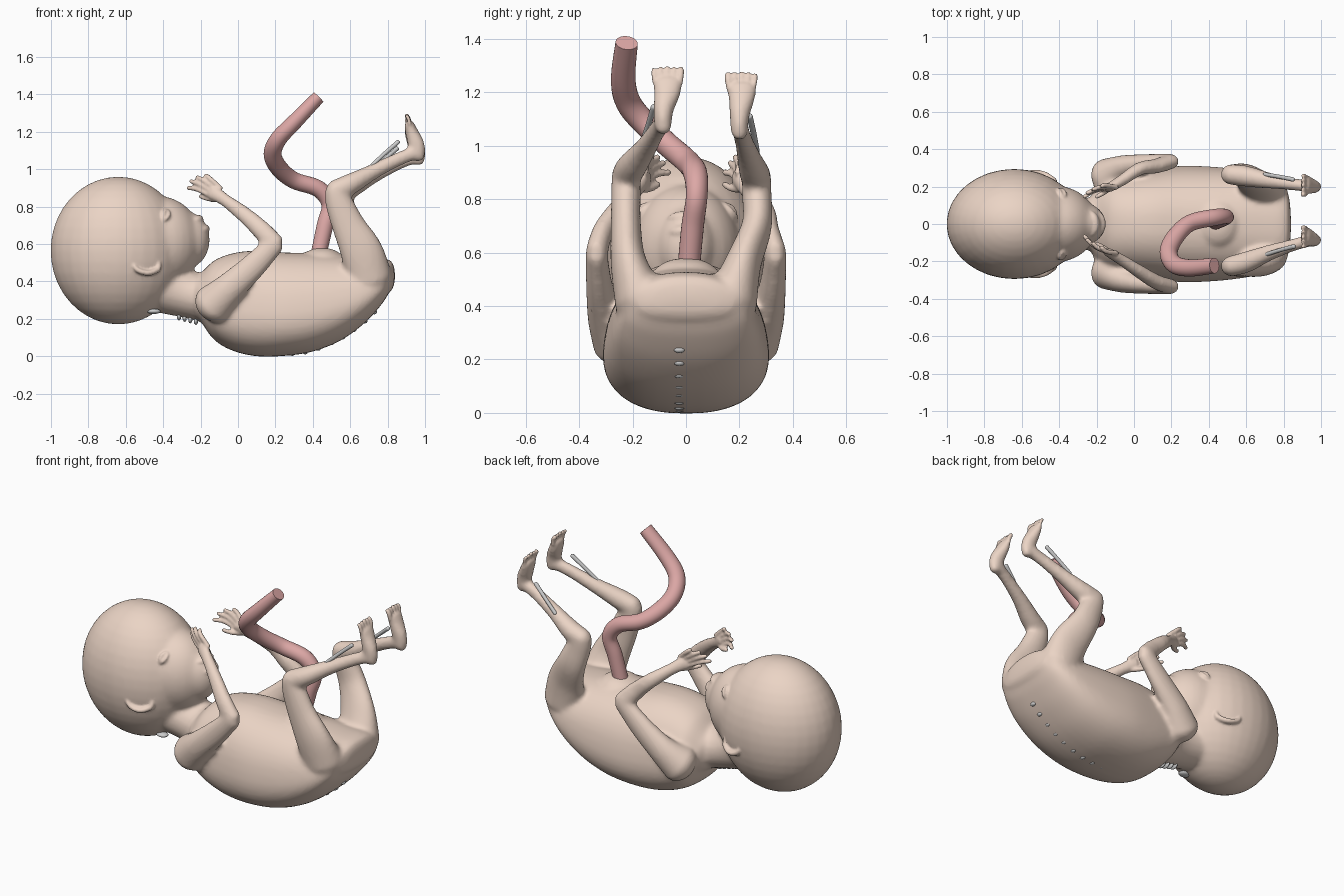
import bpy, bmesh, math
from mathutils import Vector, Matrix


def material(name, rgb):
    m = bpy.data.materials.new(name)
    m.diffuse_color = (*rgb, 1)
    return m


SKIN = material("skin", (0.83, 0.66, 0.56))
CORD = material("cord_pink", (0.72, 0.39, 0.38))


def spline(pts, sub=6):
    """Catmull-Rom through tuples of (x, y, z, radius_a, radius_b)."""
    p = [Vector(q) for q in [pts[0]] + list(pts) + [pts[-1]]]
    out = []
    for i in range(1, len(p) - 2):
        a, b, c, d = p[i - 1:i + 3]
        for k in range(sub):
            t = k / sub
            out.append(0.5 * (2 * b + (c - a) * t + (2 * a - 5 * b + 4 * c - d) * t * t
                              + (3 * b - a - 3 * c + d) * t ** 3))
    return out + [p[-1]]


def tube(bm, pts, side=(0, 1, 0), n=20, power=2.0, axis=None, cap=0.8, sub=6, flare=0.0):
    """Loft of (super)ellipses with rounded ends; flare widens the underside."""
    s = spline(pts, sub)
    pos = [Vector(q[:3]) for q in s]
    rings = []
    for i, q in enumerate(s):
        t = Vector(axis) if axis else pos[min(i + 1, len(s) - 1)] - pos[max(i - 1, 0)]
        rings.append((pos[i], t.normalized(), q[3], q[4]))
    if cap:
        def dome(ring, sign):
            c, t, a, b = ring
            return [(c + t * sign * cap * min(a, b) * math.sin(g), t, a * math.cos(g), b * math.cos(g))
                    for g in (0.4, 0.8, 1.15, 1.45)]
        rings = dome(rings[0], -1)[::-1] + rings + dome(rings[-1], 1)
    loops = []
    for c, t, a, b in rings:
        v = t.cross(Vector(side)).normalized()
        u = v.cross(t)
        loop = []
        for k in range(n):
            co, si = math.cos(2 * math.pi * k / n), math.sin(2 * math.pi * k / n)
            e = 2 / power
            h = math.copysign(abs(si) ** e, si)
            loop.append(bm.verts.new(c + u * a * (1 - flare * h) * math.copysign(abs(co) ** e, co) + v * b * h))
        loops.append(loop)
    faces = [bm.faces.new((l0[k], l0[(k + 1) % n], l1[(k + 1) % n], l1[k]))
             for l0, l1 in zip(loops, loops[1:]) for k in range(n)]
    faces += [bm.faces.new(loops[0][::-1]), bm.faces.new(loops[-1])]
    bmesh.ops.recalc_face_normals(bm, faces=faces)


def blob(bm, c, r):
    bmesh.ops.create_uvsphere(bm, u_segments=32, v_segments=20, radius=1,
                              matrix=Matrix.Translation(c) @ Matrix.Diagonal((*r, 1)))


def make(name, bm, mat=None):
    me = bpy.data.meshes.new(name)
    bm.to_mesh(me)
    bm.free()
    me.polygons.foreach_set("use_smooth", [True] * len(me.polygons))
    if mat:
        me.materials.append(mat)
    ob = bpy.data.objects.new(name, me)
    bpy.context.collection.objects.link(ob)
    return ob


def fuse(ob, voxel, rounds, keep=1.0):
    """Melt overlapping parts into one soft skin and return the mesh."""
    m = ob.modifiers.new("melt", 'REMESH')
    m.mode, m.voxel_size, m.use_smooth_shade = 'VOXEL', voxel, True
    m = ob.modifiers.new("soften", 'SMOOTH')
    m.factor, m.iterations = 0.5, rounds
    if keep < 1:
        ob.modifiers.new("thin_out", 'DECIMATE').ratio = keep
    me = bpy.data.meshes.new_from_object(ob.evaluated_get(bpy.context.evaluated_depsgraph_get()))
    bpy.data.objects.remove(ob)
    return me


# Side, knee y, ankle y, toe y, foot height shift, wrist y, fingertip y
SIDES = [(-1, 0.225, 0.085, 0.07, 0.0, 0.19, 0.065), (1, 0.265, 0.20, 0.208, -0.02, 0.23, 0.145)]

# Torso lying on its back
bm = bmesh.new()
tube(bm, [(x, 0, (top + bot) / 2, hy, (top - bot) / 2) for x, top, bot, hy in [
    (-0.20, 0.44, 0.19, 0.19), (-0.13, 0.51, 0.09, 0.25), (-0.03, 0.55, 0.03, 0.27),
    (0.10, 0.565, 0.0, 0.29), (0.25, 0.555, 0.002, 0.305), (0.40, 0.55, 0.025, 0.302),
    (0.55, 0.54, 0.085, 0.288), (0.68, 0.53, 0.18, 0.265), (0.77, 0.525, 0.28, 0.23),
    (0.81, 0.515, 0.345, 0.19)]], n=44, power=2.4, axis=(1, 0, 0), cap=0.35, flare=0.14)
blob(bm, (0.45, 0, 0.52), (0.11, 0.12, 0.06))
# Neck, cranium, brow, face, muzzle and nose
tube(bm, [(-0.52, 0, 0.40, 0.17, 0.15), (-0.30, 0, 0.335, 0.135, 0.125), (-0.08, 0, 0.30, 0.18, 0.14)])
blob(bm, (-0.64, 0, 0.565), (0.363, 0.295, 0.395))
blob(bm, (-0.42, 0, 0.61), (0.225, 0.205, 0.245))
blob(bm, (-0.40, 0, 0.70), (0.15, 0.14, 0.145))
blob(bm, (-0.265, 0, 0.622), (0.114, 0.11, 0.148))
tube(bm, [(-0.37, 0, 0.79, 0.04, 0.04), (-0.28, 0, 0.757, 0.036, 0.036)])

for s, ky, ay, ty, dz, wy, fy in SIDES:
    # Arm
    tube(bm, [(-0.13, s * 0.25, 0.28, 0.11, 0.11), (-0.05, s * 0.30, 0.36, 0.07, 0.085),
              (0.08, s * 0.325, 0.48, 0.05, 0.07), (0.195, s * 0.335, 0.60, 0.042, 0.056)])
    tube(bm, [(0.195, s * 0.335, 0.60, 0.042, 0.056), (0.12, s * 0.31, 0.68, 0.04, 0.052),
              (0.03, s * (wy + 0.065), 0.76, 0.036, 0.044), (-0.07, s * wy, 0.835, 0.031, 0.036),
              (-0.14, s * (wy - 0.04), 0.88, 0.024, 0.046)])
    # Thigh and shin
    tube(bm, [(0.70, s * 0.17, 0.42, 0.10, 0.125), (0.66, s * 0.215, 0.56, 0.068, 0.115),
              (0.59, s * ky, 0.70, 0.057, 0.09), (0.54, s * ky, 0.82, 0.056, 0.075),
              (0.52, s * ky, 0.885, 0.055, 0.058)])
    tube(bm, [(0.52, s * ky, 0.885 + dz / 2, 0.055, 0.058), (0.60, s * (ky * 0.85 + ay * 0.15), 0.92 + dz, 0.057, 0.057),
              (0.72, s * (ky + ay) / 2, 0.985 + dz, 0.044, 0.043),
              (0.85, s * (ky * 0.2 + ay * 0.8), 1.05 + dz, 0.034, 0.038), (0.95, s * ay, 1.09 + dz, 0.034, 0.038)])
    # Foot
    tube(bm, [(0.968, s * ay, 1.065 + dz, 0.032, 0.034), (0.955, s * ay, 1.13 + dz, 0.038, 0.045),
              (0.928, s * ty, 1.20 + dz, 0.053, 0.035), (0.915, s * ty, 1.242 + dz, 0.06, 0.027)])
core = fuse(make("core", bm), 0.013, 8)

# Fine features added to the softened body
bm = bmesh.new()
bm.from_mesh(core)
for s, ky, ay, ty, dz, wy, fy in SIDES:
    # Fingers and thumb
    for i, (tx, tz) in enumerate([(-0.265, 0.90), (-0.25, 0.935), (-0.218, 0.957), (-0.172, 0.967)]):
        bx, bz = -0.16 + 0.012 * i, 0.865 + 0.016 * i
        by, ey = wy - 0.045, fy + 0.02 * i
        tube(bm, [(bx + 0.03, s * (by + 0.01), bz - 0.015, 0.014, 0.014),
                  ((bx + tx) / 2, s * ((by + ey) / 2 + 0.012), (bz + tz) / 2 + 0.008, 0.0135, 0.0135),
                  (tx, s * ey, tz, 0.012, 0.012)], n=10)
    tube(bm, [(-0.09, s * wy, 0.84, 0.018, 0.018), (-0.15, s * (wy - 0.055), 0.84, 0.014, 0.014),
              (-0.20, s * (wy - 0.085), 0.855, 0.012, 0.012)], n=10)
    # Toes
    for i in range(5):
        y = s * ty + (i - 2) * 0.025
        big = i == (4 if s < 0 else 0)
        r = 0.0135 if big else 0.0105
        tube(bm, [(0.918, y * 0.9 + s * ty * 0.1, 1.235 + dz, r, r), (0.912, y, 1.268 + dz, r, r),
                  (0.902, y, 1.291 + dz - 0.003 * abs(i - 2), r, r)], n=10)
    # Closed eye: lid bulge and two lid folds
    c = Vector((-0.40, s * 0.137, 0.735))
    blob(bm, c, (0.05, 0.05, 0.05))
    nrm = Vector((0.35, s * 0.75, 0.55)).normalized()
    v = nrm.cross(Vector((-0.3, s * 0.5, -0.8))).normalized()
    u = v.cross(nrm)
    for h in (-0.26, 0.26):
        tube(bm, [(*(c + 0.049 * (nrm + u * g + v * h * (1.2 - g * g)).normalized()), 0.009, 0.009)
                  for g in (-1.1, -0.55, 0, 0.55, 1.1)], side=tuple(nrm), n=8)
    # Ear rim and lobe
    tube(bm, [(-0.56, s * 0.272, 0.49, 0.013, 0.013), (-0.535, s * 0.276, 0.46, 0.016, 0.014),
              (-0.48, s * 0.262, 0.445, 0.02, 0.016), (-0.43, s * 0.232, 0.465, 0.018, 0.016),
              (-0.425, s * 0.222, 0.50, 0.013, 0.013)], n=10)
    # Nostril wing
    blob(bm, (-0.275, s * 0.025, 0.757), (0.02, 0.02, 0.02))
# Lips
for x, z, r in ((-0.21, 0.73, 0.026), (-0.175, 0.68, 0.024)):
    tube(bm, [(x - 0.05, -0.075, z - 0.02, 0.012, 0.012), (x - 0.01, -0.04, z - 0.004, r * 0.9, r * 0.9),
              (x, 0, z, r, r), (x - 0.01, 0.04, z - 0.004, r * 0.9, r * 0.9),
              (x - 0.05, 0.075, z - 0.02, 0.012, 0.012)], side=(0, 0, 1), n=12)
skin = fuse(make("details", bm), 0.007, 3, keep=0.4)
skin.materials.clear()
skin.materials.append(SKIN)
skin.name = "body"
body = bpy.data.objects.new("body", skin)
bpy.context.collection.objects.link(body)

# Umbilical cord
bm = bmesh.new()
tube(bm, [(0.43, 0.01, 0.54, 0.042, 0.042), (0.465, 0.025, 0.70, 0.042, 0.044),
          (0.49, 0.04, 0.81, 0.04, 0.044), (0.43, 0.035, 0.895, 0.045, 0.045),
          (0.30, 0.005, 0.94, 0.045, 0.045), (0.22, -0.07, 1.005, 0.045, 0.048),
          (0.185, -0.15, 1.08, 0.046, 0.048), (0.215, -0.215, 1.16, 0.048, 0.045),
          (0.30, -0.235, 1.25, 0.046, 0.042), (0.43, -0.222, 1.385, 0.042, 0.036)],
     side=(0.3, 1, 0.1), n=24, cap=0)
cord = make("umbilical_cord", bm, CORD)
bpy.context.view_layer.objects.active = cord
cord.select_set(True)
bpy.ops.object.shade_smooth_by_angle()

# Spine beads showing along the back and nape
bm = bmesh.new()
for x, z in [(0.22, 0.012), (0.29, 0.014), (0.36, 0.022), (0.43, 0.042), (0.50, 0.071),
             (0.56, 0.102), (0.62, 0.142), (0.68, 0.188), (0.73, 0.236)]:
    blob(bm, (x, -0.025, z), (0.013, 0.02, 0.012))
for i in range(4):
    blob(bm, (-0.315 + 0.03 * i, -0.02, 0.212 - 0.008 * i), (0.011, 0.03, 0.02))
blob(bm, (-0.45, -0.09, 0.24), (0.036, 0.028, 0.014))
make("spine_bones", bm)

# Thin shin bones showing beside each calf
bm = bmesh.new()
tube(bm, [(0.70, -0.165, 1.005, 0.011, 0.011), (0.78, -0.14, 1.08, 0.011, 0.011), (0.855, -0.12, 1.145, 0.012, 0.012)], n=10)
tube(bm, [(0.70, 0.265, 0.98, 0.011, 0.011), (0.78, 0.252, 1.05, 0.011, 0.011), (0.85, 0.238, 1.11, 0.012, 0.012)], n=10)
make("shin_bones", bm)
